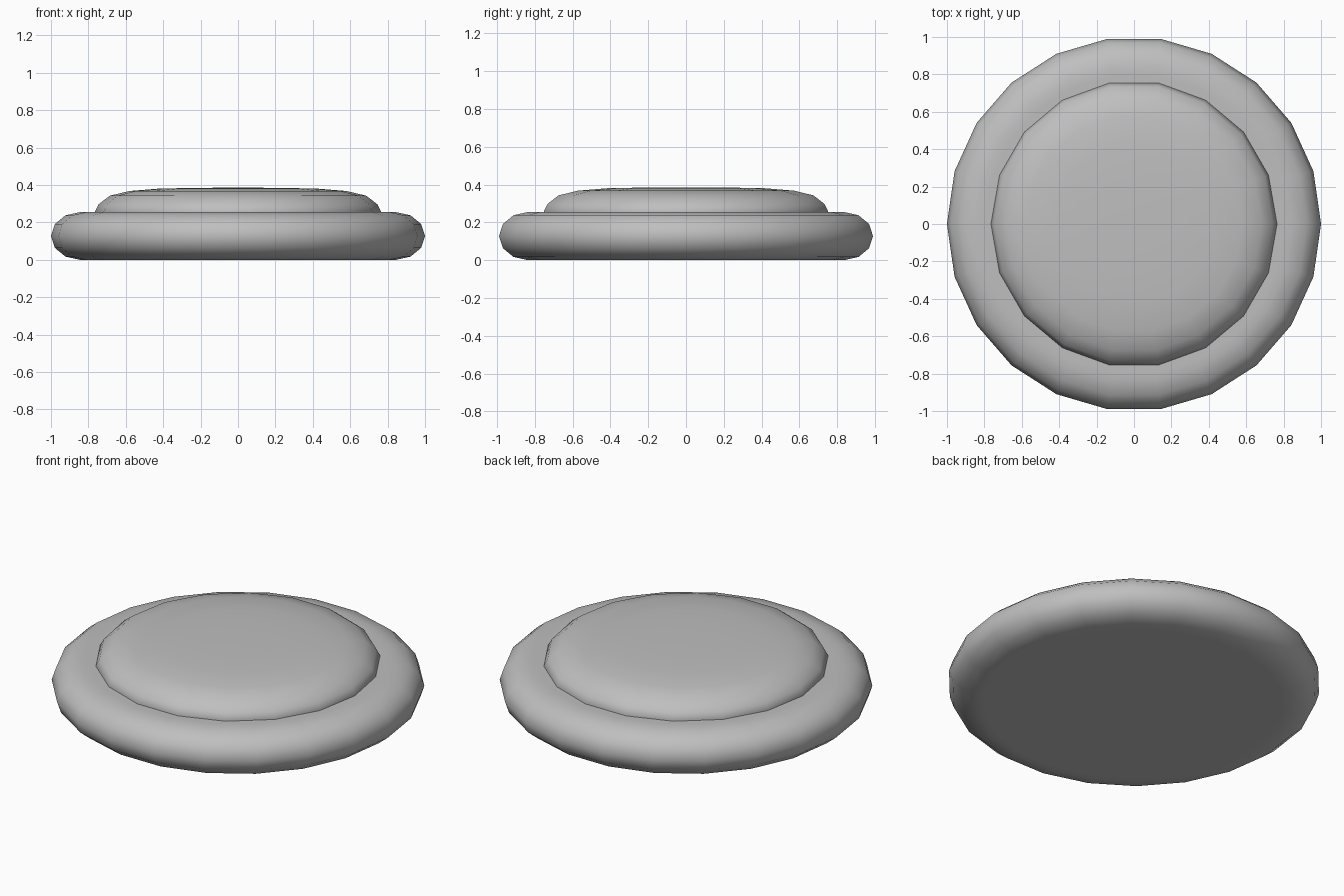
import bpy, bmesh, math

if "Cube" in bpy.data.objects:
    bpy.data.objects.remove(bpy.data.objects["Cube"])

grey = bpy.data.materials.new("mid_grey")
grey.diffuse_color = (0.52, 0.52, 0.52, 1)
grey.use_nodes = True
grey.node_tree.nodes["Principled BSDF"].inputs["Base Color"].default_value = grey.diffuse_color


def lathe(name, profile, sides):
    """Spin an (r, z) profile, listed bottom to top, about the z axis."""
    bm = bmesh.new()
    rings = []
    for r, z in profile:
        if r == 0:
            rings.append([bm.verts.new((0, 0, z))] * sides)
        else:
            rings.append([bm.verts.new((r * math.cos(math.tau * i / sides),
                                        r * math.sin(math.tau * i / sides), z))
                          for i in range(sides)])
    for a, b in zip(rings, rings[1:]):
        for i in range(sides):
            j = (i + 1) % sides
            corners = list(dict.fromkeys((a[i], a[j], b[j], b[i])))
            bm.faces.new(corners)
    bmesh.ops.recalc_face_normals(bm, faces=bm.faces)
    mesh = bpy.data.meshes.new(name)
    bm.to_mesh(mesh)
    bm.free()
    mesh.materials.append(grey)
    obj = bpy.data.objects.new(name, mesh)
    bpy.context.collection.objects.link(obj)
    bpy.ops.object.select_all(action='DESELECT')
    obj.select_set(True)
    bpy.context.view_layer.objects.active = obj
    bpy.ops.object.shade_smooth_by_angle(angle=math.radians(50))
    return obj


# Base disc with a rounded, elliptical rim
MID, RIM, HALF = 0.845, 0.155, 0.1275
rim = [(MID + RIM * math.cos(math.radians(a)), HALF + HALF * math.sin(math.radians(a)))
       for a in range(-90, 91, 30)]
lathe("base_disc", [(0, 0), (0.8, 0)] + rim + [(0.8, 2 * HALF), (0, 2 * HALF)], 22)

# Softly domed pad on top
lathe("top_pad", [(0, 0.24), (0.76, 0.24), (0.765, 0.258), (0.745, 0.297), (0.685, 0.343),
                  (0.58, 0.368), (0.42, 0.381), (0.2, 0.385), (0, 0.386)], 18)
